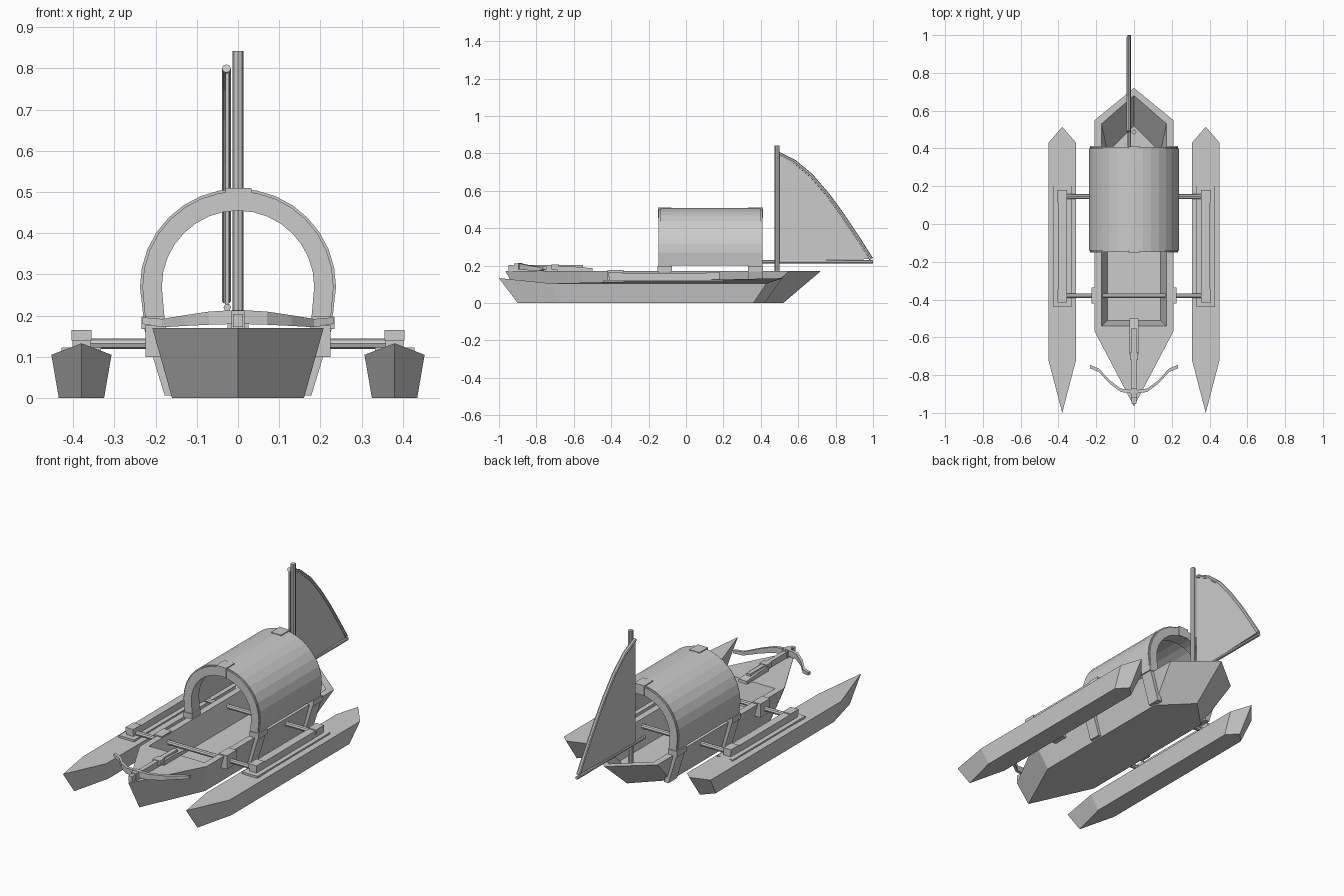
import bpy, bmesh, math
from mathutils import Vector

if "Cube" in bpy.data.objects:
    bpy.data.objects.remove(bpy.data.objects["Cube"])


def make(name, verts, faces):
    me = bpy.data.meshes.new(name)
    me.from_pydata([tuple(v) for v in verts], [], faces)
    bm = bmesh.new()
    bm.from_mesh(me)
    bmesh.ops.recalc_face_normals(bm, faces=bm.faces)
    bm.to_mesh(me)
    bm.free()
    ob = bpy.data.objects.new(name, me)
    bpy.context.collection.objects.link(ob)
    return ob


def loft(name, rings, cap=True, closed=False):
    """Skin a list of equal-length rings of points."""
    n, m = len(rings[0]), len(rings)
    verts = [p for r in rings for p in r]
    faces = [(i * n + j, i * n + (j + 1) % n, (i + 1) % m * n + (j + 1) % n, (i + 1) % m * n + j)
             for i in range(m if closed else m - 1) for j in range(n)]
    if cap and not closed:
        faces += [tuple(range(n))[::-1], tuple(range((m - 1) * n, m * n))]
    return make(name, verts, faces)


def box(name, x0, x1, y0, y1, z0, z1):
    return loft(name, [[(x0, y0, z), (x1, y0, z), (x1, y1, z), (x0, y1, z)] for z in (z0, z1)])


def pole(name, pts, r, sides=8):
    """Round bar following a path."""
    pts = [Vector(p) for p in pts]
    rings = []
    for i, p in enumerate(pts):
        d = (pts[min(i + 1, len(pts) - 1)] - pts[max(i - 1, 0)]).normalized()
        u = d.orthogonal() if abs(d.x) > .9 else d.cross(Vector((1, 0, 0)))
        u.normalize()
        v = d.cross(u)
        rings.append([p + r * (math.cos(a) * u + math.sin(a) * v)
                      for a in (2 * math.pi * k / sides for k in range(sides))])
    return loft(name, rings)


def outline(w, bow, fore, aft, stern, z, cx=0, zb=None, zs=None):
    """Pointed boat outline: bow, shoulders, stern."""
    return [(cx, bow, zb or z), (cx + w, fore, z), (cx + w, aft, z),
            (cx, stern, zs or z), (cx - w, aft, z), (cx - w, fore, z)]


# main hull with open cockpit
loft("hull", [
    outline(.160, -.87, -.52, .36, .52, 0),
    outline(.208, -.965, -.57, .55, .72, .17),
    outline(.172, -.54, -.54, .53, .68, .17),
    outline(.140, -.51, -.51, .38, .52, .035)])

# outriggers with their mounting rails, clamps on the hull
for side, s in (("left", -1), ("right", 1)):
    c = .38 * s
    loft(side + "_outrigger", [
        outline(.055, -.90, -.68, .36, .42, 0, c),
        outline(.073, -1.0, -.72, .43, .515, .105, c, .133, .133)])
    box(side + "_rail_base", c - .048, c + .048, -.44, .20, .10, .123)
    box(side + "_rail_top", c - .022, c + .022, -.41, .18, .12, .148)
    for y in (-.38, .145):
        box(side + "_rail_cap", c - .024, c + .024, y - .035, y + .035, .14, .165)
    box(side + "_rail_cap_bar", c - .022, c + .022, -.41, .18, .145, .160)
    box(side + "_clamp", .2 * s - .025, .2 * s + .025, -.42, -.335, .10, .176)

# cross poles
for y in (-.38, .145):
    pole("cross_pole", [(-.37, y, .132), (.37, y, .132)], .013)


def arch(r, low, n=16):
    """Horseshoe arch profile in x, z."""
    pts = [(r * math.cos(math.pi * i / n), .27 + r * math.sin(math.pi * i / n)) for i in range(n + 1)]
    return [(r - .008, low)] + pts + [(-r + .008, low)]


def arch_shell(name, r_out, r_in, low, y0, y1):
    return loft(name, [[(xo, y0, zo), (xo, y1, zo), (xi, y1, zi), (xi, y0, zi)]
                       for (xo, zo), (xi, zi) in zip(arch(r_out, low), arch(r_in, low))])


# canopy and its two hoops, with feet and legs strapped to the hull sides
arch_shell("canopy", .238, .222, .20, -.14, .40)
for end, y0, y1 in (("front", -.148, -.08), ("back", .335, .408)):
    arch_shell(end + "_hoop", .232, .185, .18, y0, y1)
    box(end + "_hoop_block", -.03, .033, y0 - .003, y1 + .003, .455, .51)
    for s in (-1, 1):
        box(end + "_hoop_foot", min(.178 * s, .234 * s), max(.178 * s, .234 * s),
            y0 - .004, y1 + .004, .168, .198)
        loft(end + "_hoop_leg", [[(s * a, y0, z), (s * b, y0, z), (s * b, y1, z), (s * a, y1, z)]
                                 for a, b, z in ((.15, .178, .006), (.195, .228, .17))])

# mast, boom, curved yard and sail
pole("mast", [(0, .487, .03), (0, .487, .842)], .013)
pole("boom", [(-.026, .40, .22), (-.026, 1.0, .22)], .009)
edge = [(.49, .80), (.58, .755), (.67, .68), (.76, .575), (.84, .465), (.92, .345), (.99, .235)]
pole("yard", [(-.028, y, z) for y, z in edge], .011)
profile = [(.49, .222)] + edge
loft("sail", [[(x, y, z) for y, z in profile] for x in (-.030, -.022)])

# crossbow on the foredeck: stock, narrow rail, sight, limb
side_profile = [(-.50, .168), (-.50, .186), (-.60, .195), (-.69, .195), (-.69, .168)]
loft("crossbow_stock", [[(x, y, z) for y, z in side_profile] for x in (-.025, .025)])
box("crossbow_rail", -.012, .012, -.95, -.55, .172, .204)
box("crossbow_lock", -.022, .022, -.72, -.68, .18, .207)
box("crossbow_nose", -.016, .016, -.92, -.87, .17, .212)
half = [(0, -.89, .197, .017), (.07, -.88, .194, .016), (.13, -.835, .188, .013),
        (.185, -.775, .182, .010), (.232, -.755, .188, .008)]
path = [(-x, y, z, h) for x, y, z, h in half[:0:-1]] + half
loft("crossbow_limb", [[(x, y - .009, z - h), (x, y + .009, z - h), (x, y + .009, z + h), (x, y - .009, z + h)]
                       for x, y, z, h in path])
